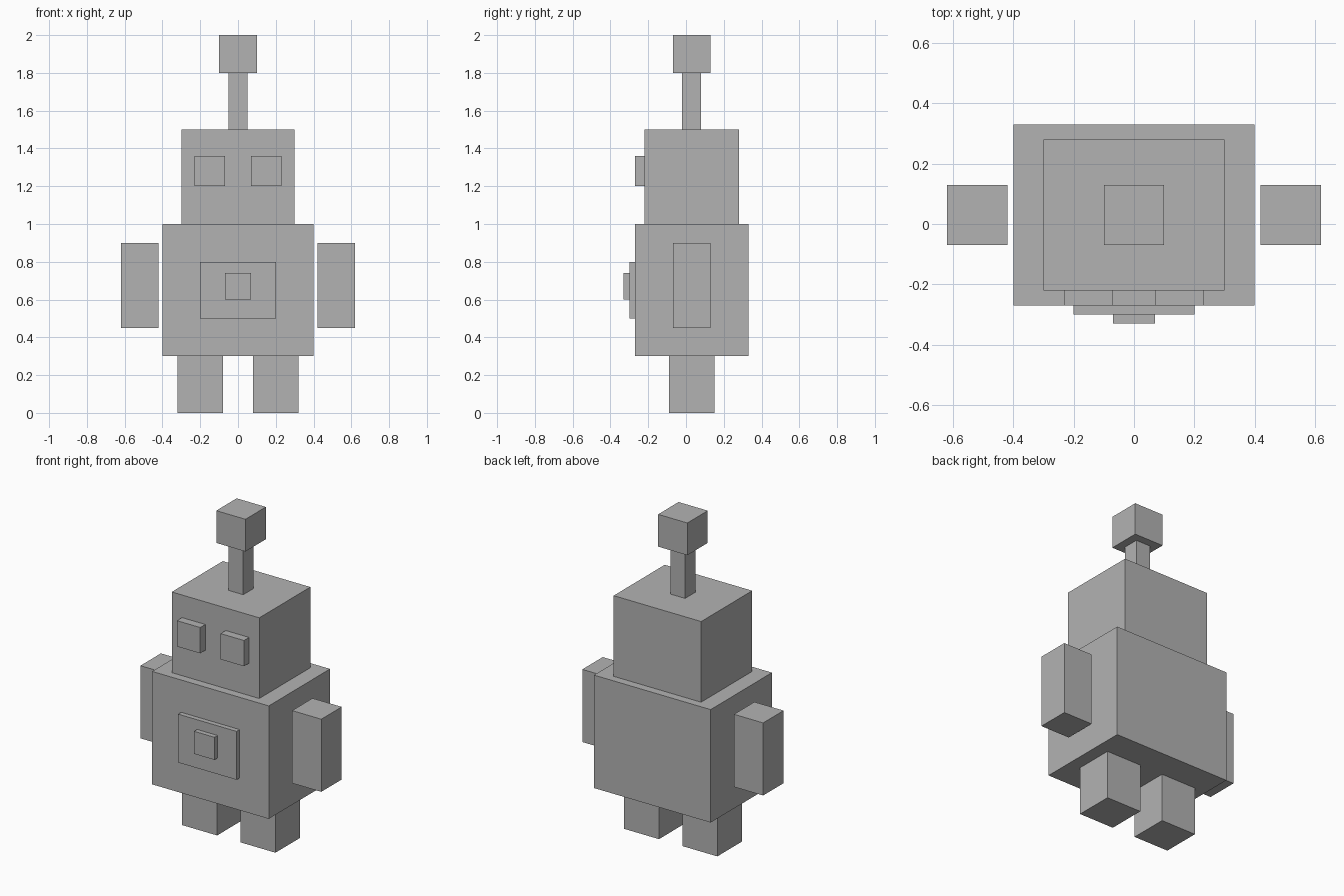
import bpy
from mathutils import Vector

default_cube = bpy.data.objects.get("Cube")
if default_cube:
    bpy.data.objects.remove(default_cube, do_unlink=True)

MID_Y = 0.03  # depth centre shared by the body parts


def make_material(name, colour):
    mat = bpy.data.materials.new(name)
    mat.use_nodes = True
    mat.diffuse_color = colour
    mat.node_tree.nodes["Principled BSDF"].inputs["Base Color"].default_value = colour
    return mat


grey = make_material("plain grey", (0.45, 0.45, 0.45, 1))


def box(name, size, bottom, x=0, y=MID_Y):
    """Flat-sided block standing on the given height."""
    bpy.ops.mesh.primitive_cube_add(size=1, location=(x, y, bottom + size[2] / 2))
    obj = bpy.context.object
    obj.name = obj.data.name = name
    for vert in obj.data.vertices:
        vert.co *= Vector(size)
    obj.data.materials.append(grey)
    return obj


def pair(name, size, bottom, x, y=MID_Y):
    for side, sign in (("left", 1), ("right", -1)):
        box(f"{side}_{name}", size, bottom, sign * x, y)


# Body and head
box("torso", (0.8, 0.6, 0.7), 0.3)
box("head", (0.6, 0.5, 0.5), 1.0)

# Antenna
box("antenna_stem", (0.1, 0.1, 0.3), 1.5)
box("antenna_tip", (0.2, 0.2, 0.2), 1.8)

# Limbs
pair("leg", (0.24, 0.24, 0.3), 0, 0.2)
pair("arm", (0.2, 0.2, 0.45), 0.45, 0.52)

# Face and chest details
pair("eye", (0.16, 0.05, 0.16), 1.2, 0.15, -0.245)
box("chest_panel", (0.4, 0.03, 0.3), 0.5, y=-0.285)
box("chest_button", (0.14, 0.03, 0.14), 0.6, y=-0.315)
